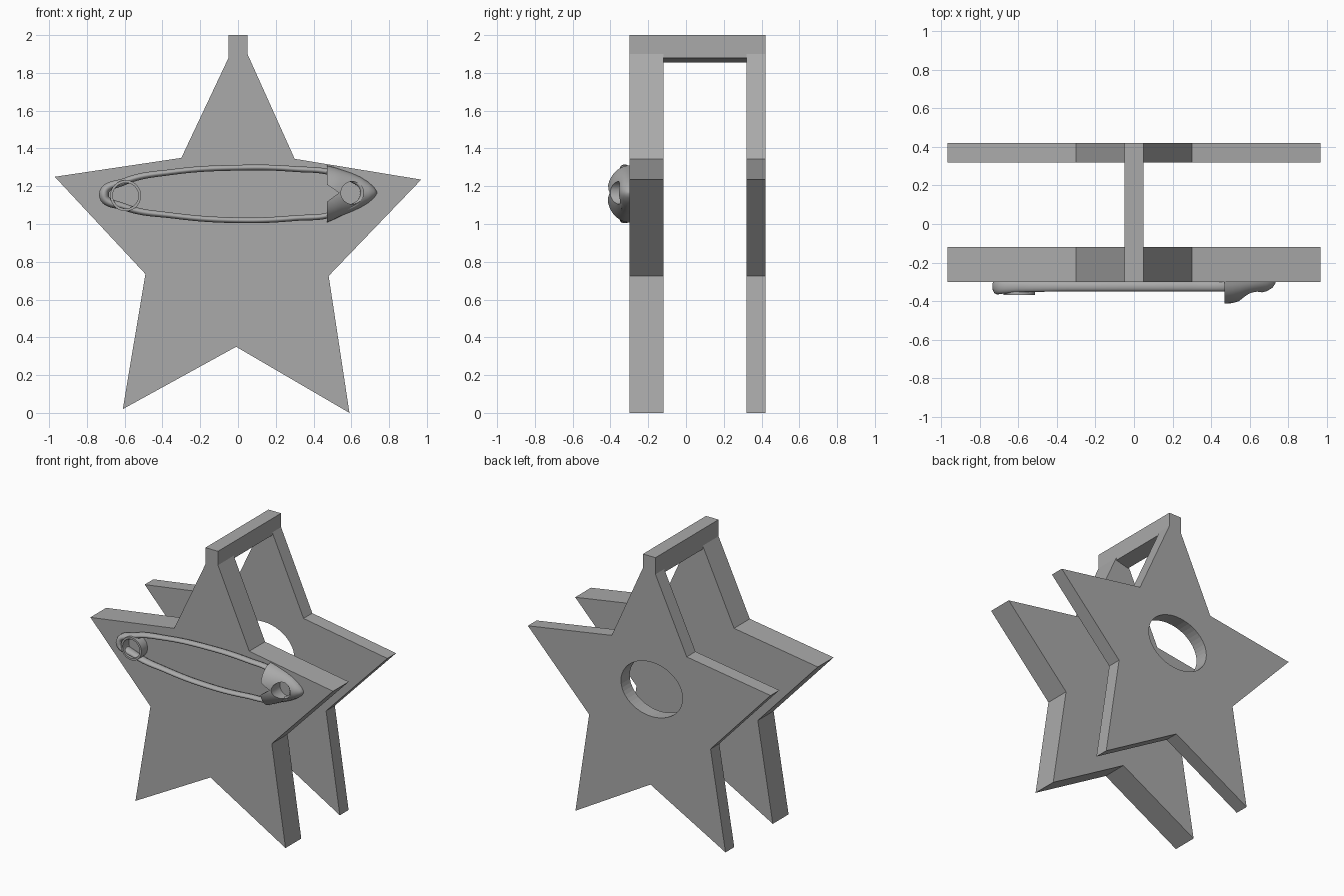
import bpy, bmesh, math

cube = bpy.data.objects.get("Cube")
if cube:
    bpy.data.objects.remove(cube)

grey = bpy.data.materials.new("plain grey")
grey.use_nodes = True
grey.diffuse_color = (0.4, 0.4, 0.4, 1)
grey.node_tree.nodes["Principled BSDF"].inputs["Base Color"].default_value = (0.4, 0.4, 0.4, 1)


def finish(name, bm):
    bmesh.ops.recalc_face_normals(bm, faces=bm.faces)
    mesh = bpy.data.meshes.new(name)
    bm.to_mesh(mesh)
    bm.free()
    obj = bpy.data.objects.new(name, mesh)
    bpy.context.collection.objects.link(obj)
    mesh.materials.append(grey)
    return obj


def prism(name, outline, front, back):
    """Extrude an x-z outline along y."""
    bm = bmesh.new()
    face = bm.faces.new([bm.verts.new((x, front, z)) for x, z in outline])
    side = bmesh.ops.extrude_face_region(bm, geom=[face])["geom"]
    moved = [v for v in side if isinstance(v, bmesh.types.BMVert)]
    bmesh.ops.translate(bm, verts=moved, vec=(0, back - front, 0))
    return finish(name, bm)


def oval(cx, cz, rx, rz, count=48):
    steps = [2 * math.pi * i / count for i in range(count)]
    return [(cx + rx * math.cos(a), cz + rz * math.sin(a)) for a in steps]


def cut(obj, cutter):
    mod = obj.modifiers.new("cut", "BOOLEAN")
    mod.operation = "DIFFERENCE"
    mod.solver = "EXACT"
    mod.object = cutter
    bpy.context.view_layer.objects.active = obj
    bpy.ops.object.modifier_apply(modifier=mod.name)
    bpy.data.objects.remove(cutter)


def smooth(obj):
    bpy.ops.object.select_all(action="DESELECT")
    obj.select_set(True)
    bpy.context.view_layer.objects.active = obj
    bpy.ops.object.shade_smooth_by_angle(angle=math.radians(35))


# Two star plates, the back one with an oval opening
star = [(-.05, 2), (.05, 2), (.05, 1.9), (.3, 1.345), (.97, 1.235), (.48, .725),
        (.59, 0), (-.01, .35), (-.61, .02), (-.49, .735), (-.97, 1.25),
        (-.3, 1.35), (-.05, 1.88)]
prism("front_star", star, -.3, -.12)
back_star = prism("back_star", star, .32, .42)
cut(back_star, prism("opening_cutter", oval(-.02, 1.04, .246, .196), .2, .5))

# Bridge joining the tops of the stars
prism("top_bridge", [(-.05, 2), (.05, 2), (.05, 1.88), (-.05, 1.855)], -.12, .32)

# Pin wire: a flattened loop, thicker at the coil end
curve = bpy.data.curves.new("pin_wire", "CURVE")
curve.dimensions = "3D"
curve.bevel_depth = .016
curve.bevel_resolution = 3
path = [(-.71, 1.155, 1.7), (-.6, 1.225, 1.2), (-.35, 1.275, 1), (0, 1.298, 1), (.3, 1.291, 1),
        (.52, 1.262, 1), (.66, 1.165, .8), (.52, 1.06, 1), (.3, 1.031, 1), (0, 1.02, 1),
        (-.35, 1.045, 1), (-.6, 1.09, 1.2)]
spline = curve.splines.new("BEZIER")
spline.bezier_points.add(len(path) - 1)
spline.use_cyclic_u = True
for point, (x, z, size) in zip(spline.bezier_points, path):
    point.co = (x, 0, z)
    point.radius = size
    point.handle_left_type = point.handle_right_type = "AUTO"
curve.materials.append(grey)
wire = bpy.data.objects.new("pin_wire", curve)
bpy.context.collection.objects.link(wire)
wire.location.y = -.324
wire.scale.y = 1.6

# Coil at the left end of the pin
coil = prism("pin_coil", oval(-.595, 1.15, .082, .082), -.37, -.298)
cut(coil, prism("coil_cutter", oval(-.595, 1.15, .068, .068), -.4, -.2))
smooth(coil)

# Clasp: half-dome sections tapering to the tip (x, bottom, top, depth)
sections = [(.47, 1.008, 1.31, .12), (.51, 1.025, 1.3, .113), (.55, 1.045, 1.287, .1),
            (.6, 1.065, 1.27, .075), (.65, 1.088, 1.248, .06), (.69, 1.112, 1.222, .05),
            (.72, 1.138, 1.195, .032), (.735, 1.16, 1.172, .008)]
bm = bmesh.new()
rows = []
for x, low, high, depth in sections:
    mid, half = (low + high) / 2, (high - low) / 2
    arc = [math.pi * i / 20 for i in range(21)]
    rows.append([bm.verts.new((x, -.299 - depth * math.sin(a), mid + half * math.cos(a))) for a in arc])
for a, b in zip(rows, rows[1:]):
    for i in range(len(a)):
        j = (i + 1) % len(a)
        bm.faces.new((a[i], a[j], b[j], b[i]))
bm.faces.new(rows[0])
bm.faces.new(rows[-1])
clasp = finish("pin_clasp", bm)
cut(clasp, prism("notch_cutter", [(.44, 1.23), (.535, 1.165), (.44, 1.095)], -.5, -.2))
cut(clasp, prism("rivet_cutter", oval(.605, 1.165, .06, .06, 32), -.5, -.2))
smooth(clasp)
